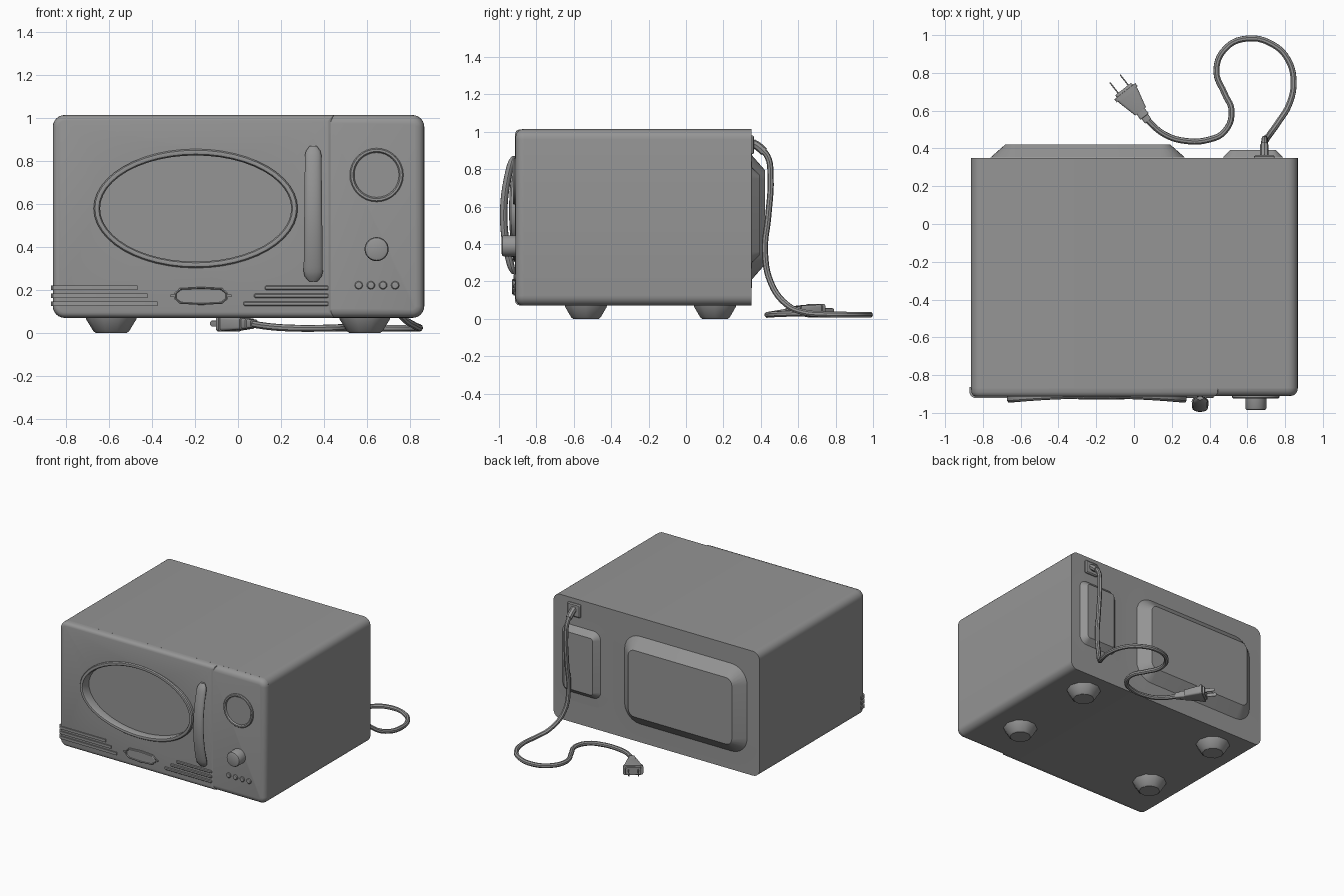
import bpy, bmesh, math
from mathutils import Vector

if "Cube" in bpy.data.objects:
    bpy.data.objects.remove(bpy.data.objects["Cube"])

GREY = bpy.data.materials.new("dark_grey")
GREY.diffuse_color = (.3, .3, .3, 1)
GREY.use_nodes = True
GREY.node_tree.nodes["Principled BSDF"].inputs["Base Color"].default_value = GREY.diffuse_color


def loft(name, rings, caps=True):
    """Skin a series of equal-length point rings."""
    bm = bmesh.new()
    vs = [[bm.verts.new(p) for p in r] for r in rings]
    n = len(rings[0])
    for a, b in zip(vs, vs[1:]):
        for i in range(n):
            j = (i + 1) % n
            bm.faces.new((a[i], a[j], b[j], b[i]))
    if caps:
        bm.faces.new(vs[0])
        bm.faces.new(vs[-1])
    bmesh.ops.recalc_face_normals(bm, faces=bm.faces)
    me = bpy.data.meshes.new(name)
    bm.to_mesh(me)
    bm.free()
    ob = bpy.data.objects.new(name, me)
    bpy.context.collection.objects.link(ob)
    return ob


def rounded(x0, x1, z0, z1, radii, inset=0, seg=6):
    """Rounded rectangle in x/z; radii run from top right anticlockwise."""
    pts = []
    corners = [(x1, z1, -1, -1), (x0, z1, 1, -1), (x0, z0, 1, 1), (x1, z0, -1, 1)]
    for k, (x, z, sx, sz) in enumerate(corners):
        r = max(radii[k] - inset, .003)
        cx, cz = x + sx * (inset + r), z + sz * (inset + r)
        for i in range(seg + 1):
            a = math.pi / 2 * (k + i / seg)
            pts.append((cx + r * math.cos(a), cz + r * math.sin(a)))
    return pts


def slab(name, rect, radii, steps):
    """Rounded rectangle lofted along y through (y, inset) steps."""
    return loft(name, [[(x, y, z) for x, z in rounded(*rect, radii, i)] for y, i in steps])


def oval(cx, cz, a, b, y, n=32):
    return [(cx + a * math.cos(t), y(t) if callable(y) else y, cz + b * math.sin(t))
            for t in (2 * math.pi * i / n for i in range(n))]


def turned(name, x, z, steps, n=32):
    return loft(name, [oval(x, z, r, r, y, n) for y, r in steps])


def tube(name, pts, r):
    cu = bpy.data.curves.new(name, 'CURVE')
    cu.dimensions, cu.bevel_depth, cu.bevel_resolution = '3D', r, 2
    cu.resolution_u, cu.use_fill_caps = 5, True
    sp = cu.splines.new('BEZIER')
    sp.bezier_points.add(len(pts) - 1)
    for bp, p in zip(sp.bezier_points, pts):
        bp.co = p
        bp.handle_left_type = bp.handle_right_type = 'AUTO'
    ob = bpy.data.objects.new(name, cu)
    bpy.context.collection.objects.link(ob)
    bpy.ops.object.select_all(action='DESELECT')
    ob.select_set(True)
    bpy.context.view_layer.objects.active = ob
    bpy.ops.object.convert(target='MESH')


# Casing, its front face lies behind the door opening
R, TOP = .055, 1.014
slab("casing", (-.862, .867, .07, TOP), [R] * 4, [(-.87, 0), (.35, 0)])
# Control panel with a rounded front edge, its left side tucked behind the door
slab("control_panel", (.38, .867, .07, TOP), [R, 0, 0, R],
     [(-.868, 0), (-.883, .002), (-.897, .01), (-.907, .022), (-.911, .04)])
# Door with an oval opening
door = slab("door", (-.862, .445, .07, TOP), [0, R, R, 0],
            [(-.868, 0), (-.89, .001), (-.904, .007), (-.911, .015), (-.914, .026)])
CX, CZ = -.197, .579
cutter = loft("window_cutter", [oval(CX, CZ, .458, .26, y, 48) for y in (-1, -.8)])
cutter.hide_render = True
mod = door.modifiers.new("opening", 'BOOLEAN')
mod.operation, mod.object, mod.solver = 'DIFFERENCE', cutter, 'EXACT'
bpy.context.view_layer.objects.active = door
bpy.ops.object.modifier_apply(modifier=mod.name)
bpy.data.objects.remove(cutter)
slab("window_glass", (CX - .46, CX + .46, CZ - .27, CZ + .27), [.02] * 4,
     [(-.865, 0), (-.872, 0)])


# Window frame, standing further out at its left and right ends
def rim(d):
    return lambda t: -.924 - .022 * math.cos(t) ** 2 + d


loft("window_frame", [oval(CX, CZ, .475 - d, .277 - d, y, 48) for d, y in
     ((0, -.905), (0, rim(.01)), (.006, rim(.002)), (.015, rim(0)),
      (.024, rim(.003)), (.03, rim(.012)), (.03, -.87))], caps=False)

# Bowed door handle
rings = []
N = 28
for i in range(N + 1):
    t = i / N
    near = min(t, 1 - t)
    end = .45 + .55 * math.sqrt(near / .06) if near < .06 else 1
    z = .87 - .63 * t
    y = -.922 - .053 * max(0, math.sin(math.pi * t)) ** .85
    rings.append([(x, y + (w - z), z)
                  for x, _, w in oval(.35, z, (.038 + .007 * t) * end, .02 * end, 0, 16)])
loft("door_handle", rings)

# Dial, knob and buttons
turned("timer_dial", .645, .735, [(-.9, .125), (-.918, .125), (-.924, .12), (-.924, .11),
                                  (-.918, .105), (-.913, .104)])
knob = turned("knob", .645, .39, [(-.9, .056), (-.975, .056), (-.982, .052), (-.986, .042)])
for i in range(4):
    turned(f"button_{i + 1}", .562 + .0565 * i, .222,
           [(-.9, .019), (-.916, .019), (-.921, .015), (-.922, .008)], 16)

# Trim lines: the left set wraps round the corner, the right set stops at the door edge
for i, z in enumerate((.21, .173, .136)):
    h = .01
    left = [(-.467 + .046 * i, -.9), (-.467 + .046 * i, -.922), (-.842, -.922),
            (-.86, -.914), (-.87, -.897), (-.871, -.862), (-.85, -.862)]
    loft(f"trim_left_{i + 1}", [[(x, y, z + s) for x, y in left] for s in (-h, h)])
    slab(f"trim_right_{i + 1}", (.125 - .05 * i, .422, z - h, z + h), [.008] * 4,
         [(-.9, 0), (-.918, 0), (-.922, .004)])


# Plain door badge: a stretched hexagonal plate with a raised rim and pointed ends
def hexa(k, y):
    half = [(.124, .014), (.1, .036), (0, .042), (-.1, .036), (-.124, .014)]
    pts = half + [(-x, -z) for x, z in half]
    return [(-.172 + x * (1 + (k - 1) * .4), y, .172 + z * k) for x, z in pts]


loft("badge", [hexa(1, -.905), hexa(1, -.926), hexa(.88, -.93), hexa(.8, -.924)])
for s, side in ((-1, "left"), (1, "right")):
    slab(f"badge_tip_{side}", (-.172 + s * .132 - .012, -.172 + s * .132 + .012, .168, .178),
         [.003] * 4, [(-.905, 0), (-.924, 0)])

# Feet
soft = [knob]
for x, sx in ((-.59, "left"), (.59, "right")):
    for y, sy in ((-.535, "front"), (.155, "back")):
        soft.append(loft(f"foot_{sy}_{sx}", [
            [(px, y + pz, z) for px, _, pz in oval(x, 0, r, r, 0, 10)]
            for z, r in ((.08, .122), (.062, .116), (.008, .083), (0, .072))]))

# Bulges on the back, each with a thin flange so the shading flows into the panel
soft.append(slab("back_bulge_large", (-.76, .27, .21, .875), [.13] * 4,
                 [(.351, -.095), (.352, 0), (.422, .08)]))
soft.append(slab("back_bulge_small", (.47, .79, .3, .81), [.06] * 4,
                 [(.351, -.065), (.352, 0), (.392, .04)]))

# Cord outlet, cord and plug
slab("cord_outlet", (.635, .745, .88, .98), [.01] * 4, [(.34, 0), (.358, 0), (.364, .008)])
tube("cord_sleeve", [(.69, .355, .94), (.69, .385, .922), (.69, .418, .893)], .023)
tube("cord", [(.69, .38, .925), (.69, .435, .87), (.692, .452, .76), (.692, .44, .55),
              (.69, .422, .36), (.705, .455, .19), (.765, .54, .075), (.82, .63, .035),
              (.845, .75, .024), (.815, .87, .022), (.735, .95, .022), (.6, .982, .022),
              (.485, .93, .022), (.436, .81, .022), (.48, .69, .025), (.517, .6, .028),
              (.48, .49, .025), (.39, .445, .022), (.27, .44, .022), (.16, .475, .028),
              (.06, .56, .042)], .0165)
D = Vector((-.616, .788, 0))
S = Vector((.788, .616, 0))
ORIGIN = Vector((.075, .545, .043))


def along(name, sections, shift=0):
    """Rounded box sections (distance, half width, half height) along the plug axis."""
    loft(name, [[ORIGIN + D * d + S * (shift + u) + Vector((0, 0, v))
                 for u, v in rounded(-w, w, -h, h, [min(w, h) * .4] * 4, seg=3)]
                for d, w, h in sections])


along("plug_sleeve", [(0, .02, .019), (.03, .022, .021), (.032, .028, .024), (.07, .026, .024)])
along("plug_body", [(.065, .036, .026), (.09, .042, .028), (.17, .062, .033), (.18, .062, .033)])
along("plug_face", [(.18, .07, .036), (.2, .07, .036), (.201, .055, .03), (.215, .052, .028)])
for s, side in ((-1, "left"), (1, "right")):
    along(f"plug_prong_{side}", [(.21, .0035, .014), (.275, .0035, .014), (.285, .003, .008)], s * .034)

# Smooth shading with crisp edges, fully soft on the bulges, feet and knob
for ob in bpy.data.objects:
    ob.data.materials.clear()
    ob.data.materials.append(GREY)
bpy.ops.object.select_all(action='SELECT')
bpy.context.view_layer.objects.active = door
bpy.ops.object.shade_smooth_by_angle(angle=math.radians(35))
bpy.ops.object.select_all(action='DESELECT')
for ob in soft:
    ob.select_set(True)
bpy.context.view_layer.objects.active = knob
bpy.ops.object.shade_smooth_by_angle(angle=math.radians(180))
